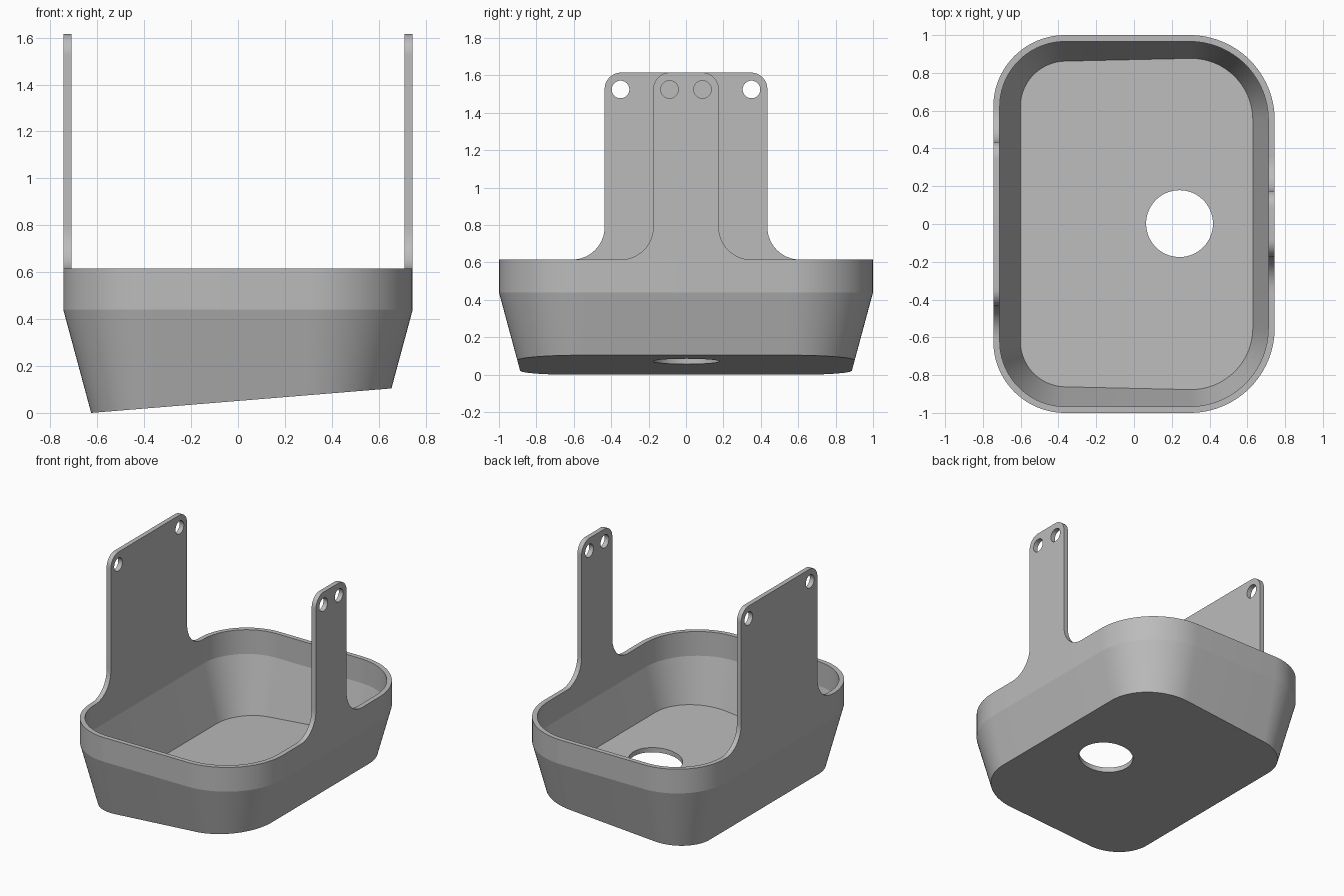
import bpy, bmesh
from math import sin, cos, pi, radians

if "Cube" in bpy.data.objects:
    bpy.data.objects.remove(bpy.data.objects["Cube"], do_unlink=True)

HALF_X, HALF_Y = 0.745, 1.0
WALL = 0.034
BEND_Z, RIM_Z, TOP_Z = 0.44, 0.615, 1.615
TAPER = 0.27

grey = bpy.data.materials.new("grey plastic")
grey.use_nodes = True
colour = (0.5, 0.5, 0.5, 1)
grey.diffuse_color = colour
grey.node_tree.nodes["Principled BSDF"].inputs["Base Color"].default_value = colour


def arc(cx, cy, r, start, end, n):
    angles = [radians(start + (end - start) * i / n) for i in range(n + 1)]
    return [(cx + r * cos(a), cy + r * sin(a)) for a in angles]


def add_loop(bm, points):
    verts = [bm.verts.new(p) for p in points]
    edges = [bm.edges.new((verts[i - 1], verts[i])) for i in range(len(verts))]
    return verts, edges


def skin(bm, a, b):
    for i in range(len(a)):
        bm.faces.new((a[i - 1], a[i], b[i], b[i - 1]))


def fill(bm, *edge_loops):
    edges = [e for loop in edge_loops for e in loop]
    bmesh.ops.triangle_fill(bm, edges=edges, use_beauty=True)


def finish(bm, name):
    bmesh.ops.recalc_face_normals(bm, faces=bm.faces)
    mesh = bpy.data.meshes.new(name)
    bm.to_mesh(mesh)
    bm.free()
    mesh.materials.append(grey)
    obj = bpy.data.objects.new(name, mesh)
    bpy.context.collection.objects.link(obj)
    bpy.ops.object.select_all(action="DESELECT")
    obj.select_set(True)
    bpy.context.view_layer.objects.active = obj
    bpy.ops.object.shade_smooth_by_angle(angle=radians(12))


def floor_z(x, lift):
    return 0.0815 * (x + 0.626) + lift


def ring(inset, z=None, lift=0):
    """Rounded rectangle, level at z or drawn in along the taper to the sloping floor."""
    points = []
    for k, (sx, sy) in enumerate([(1, 1), (-1, 1), (-1, -1), (1, -1)]):
        radius = 0.45 if sx > 0 else 0.38
        cx, cy = sx * (HALF_X - radius), sy * (HALF_Y - radius)
        for nx, ny in arc(0, 0, 1, 90 * k, 90 * k + 90, 24):
            reach, height = radius - inset, z
            if z is None:
                height = 0.05
                for _ in range(8):
                    reach = radius - inset - TAPER * (BEND_Z - height)
                    height = floor_z(cx + reach * nx, lift)
            points.append((cx + reach * nx, cy + reach * ny, height))
    return points


# Tapered basin with a sloping floor and a round drain
bm = bmesh.new()
sections = [ring(0), ring(0, BEND_Z), ring(0, RIM_Z),
            ring(WALL, RIM_Z), ring(WALL, BEND_Z), ring(WALL, lift=WALL)]
loops = [add_loop(bm, s) for s in sections]
for lower, upper in zip(loops, loops[1:]):
    skin(bm, lower[0], upper[0])
circle = arc(0.241, 0.002, 0.177, 0, 360, 60)[:-1]
drains = [add_loop(bm, [(x, y, floor_z(x, lift)) for x, y in circle]) for lift in (0, WALL)]
skin(bm, drains[0][0], drains[1][0])
fill(bm, loops[0][1], drains[0][1])
fill(bm, loops[-1][1], drains[1][1])
finish(bm, "basin")


# Upright hanging tabs, flared at the foot, with two holes each
def tab(name, side, half_width, hole_y):
    flare, corner = 0.175, 0.088
    half = arc(half_width + flare, RIM_Z + flare, flare, 270, 180, 16)
    half += arc(half_width - corner, TOP_Z - corner, corner, 0, 90, 12)
    outlines = [half + [(-y, z) for y, z in reversed(half)]]
    outlines += [arc(s * hole_y, 1.525, 0.047, 0, 360, 40)[:-1] for s in (-1, 1)]
    bm = bmesh.new()
    faces = [[add_loop(bm, [(side * x, y, z) for y, z in o]) for o in outlines]
             for x in (HALF_X, HALF_X - WALL)]
    for outer, inner in zip(*faces):
        skin(bm, outer[0], inner[0])
    for face in faces:
        fill(bm, *[loop[1] for loop in face])
    finish(bm, name)


tab("narrow_left_tab", 1, 0.175, 0.088)
tab("wide_right_tab", -1, 0.435, 0.35)
